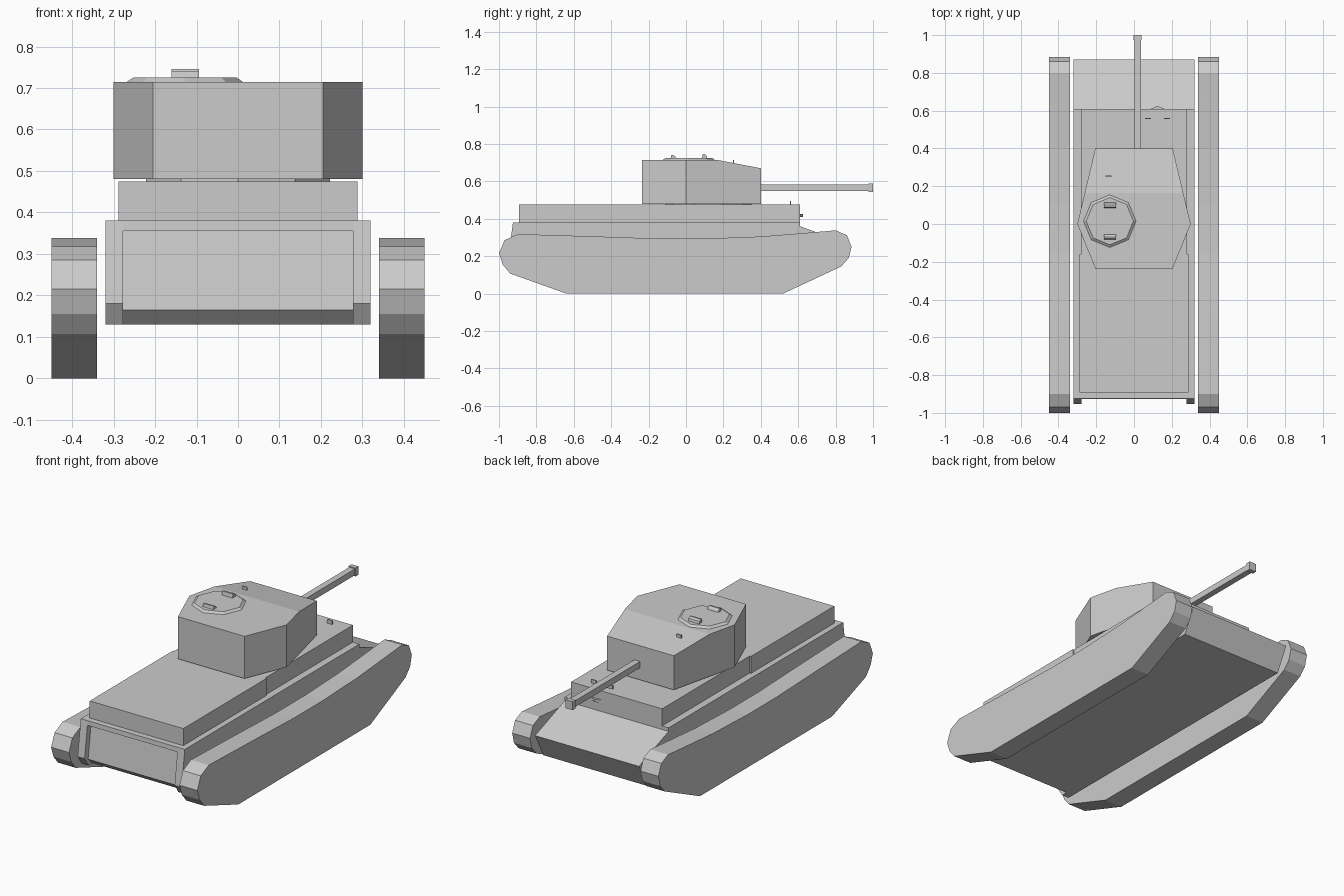
import bpy, bmesh, math
from mathutils import Vector

if "Cube" in bpy.data.objects:
    bpy.data.objects.remove(bpy.data.objects["Cube"])


def finish(name, bm):
    bmesh.ops.recalc_face_normals(bm, faces=bm.faces[:])
    me = bpy.data.meshes.new(name)
    bm.to_mesh(me)
    bm.free()
    ob = bpy.data.objects.new(name, me)
    bpy.context.collection.objects.link(ob)
    return ob


def prism_bm(points, offset):
    bm = bmesh.new()
    face = bm.faces.new([bm.verts.new(p) for p in points])
    ext = bmesh.ops.extrude_face_region(bm, geom=[face], use_keep_orig=True)
    moved = [v for v in ext["geom"] if isinstance(v, bmesh.types.BMVert)]
    bmesh.ops.translate(bm, verts=moved, vec=Vector(offset))
    return bm


def side_profile(name, yz, x0, x1):
    return finish(name, prism_bm([(x0, y, z) for y, z in yz], (x1 - x0, 0, 0)))


def box(name, x0, x1, y0, y1, z0, z1):
    return side_profile(name, [(y0, z0), (y1, z0), (y1, z1), (y0, z1)], x0, x1)


def cone(name, loc, r1, r2, depth, sides, turn=0):
    bpy.ops.mesh.primitive_cone_add(vertices=sides, radius1=r1, radius2=r2, depth=depth,
                                    location=loc, rotation=(0, 0, turn))
    bpy.context.object.name = name


def mirror_x(ob):
    ob.modifiers.new("mirror", 'MIRROR').use_axis[0] = True


# Tracks
track = [(-0.64, 0), (0.52, 0), (0.83, 0.145), (0.87, 0.19), (0.885, 0.25), (0.86, 0.312),
         (0.80, 0.338), (0.65, 0.325), (0.40, 0.305), (0.10, 0.294), (-0.15, 0.294),
         (-0.50, 0.306), (-0.90, 0.318), (-0.97, 0.285), (-1.0, 0.215), (-0.98, 0.155),
         (-0.94, 0.107)]
mirror_x(side_profile("track", track, 0.34, 0.45))

# Hull body with recessed end panel, and its side plates
nose = [(0.80, 0.13), (0.87, 0.265), (0.61, 0.36), (0.61, 0.38)]
side_profile("hull", [(-0.885, 0.13)] + nose + [(-0.925, 0.38), (-0.927, 0.355),
             (-0.895, 0.355), (-0.922, 0.165)], -0.277, 0.277)
mirror_x(side_profile("hull_side_plate", [(-0.92, 0.13)] + nose +
                      [(-0.925, 0.38), (-0.953, 0.18)], 0.277, 0.32))

# Upper hull
box("engine_deck", -0.288, 0.288, -0.892, -0.16, 0.38, 0.475)
box("fighting_compartment", -0.28, 0.28, -0.16, 0.61, 0.38, 0.475)

# Turret with sloping roof
cone("turret_ring", (0, 0.12, 0.475), 0.233, 0.233, 0.02, 10, math.radians(90))
bpy.context.object.rotation_euler.z = math.radians(-90 + 18 * 5)
plan = [(-0.205, -0.235), (0.205, -0.235), (0.30, 0), (0.205, 0.40), (-0.205, 0.40), (-0.30, 0)]
bm = prism_bm([(x, y, 0.48) for x, y in plan], (0, 0, 0.235))
cut = bmesh.ops.bisect_plane(bm, geom=bm.verts[:] + bm.edges[:] + bm.faces[:],
                             plane_co=(0, 0.165, 0.715), plane_no=(0, 0.045, 0.235),
                             clear_outer=True)
bmesh.ops.holes_fill(bm, edges=[e for e in bm.edges if e.is_boundary])
finish("turret", bm)

# Gun
box("gun_barrel", 0.002, 0.037, 0.39, 0.98, 0.548, 0.583)
box("gun_muzzle", -0.002, 0.041, 0.975, 1.0, 0.542, 0.589)

# Commander hatch and periscopes
cone("hatch", (-0.128, 0.015, 0.719), 0.142, 0.125, 0.012, 8)
for y, top in ((0.10, 0.746), (-0.068, 0.741)):
    side_profile("periscope", [(y - 0.015, 0.72), (y + 0.015, 0.72), (y + 0.010, top - 0.008),
                 (y, top), (y - 0.010, top)], -0.16, -0.094)

# Small sights and vision hood
box("roof_sight", -0.15, -0.12, 0.25, 0.257, 0.68, 0.715)
for x in (0.075, 0.175):
    box("deck_sight", x - 0.016, x + 0.016, 0.555, 0.562, 0.47, 0.495)
finish("driver_hood", prism_bm([(0.085, 0.608, 0.41), (0.165, 0.608, 0.41), (0.125, 0.625, 0.41)],
                               (0, 0, 0.015)))
